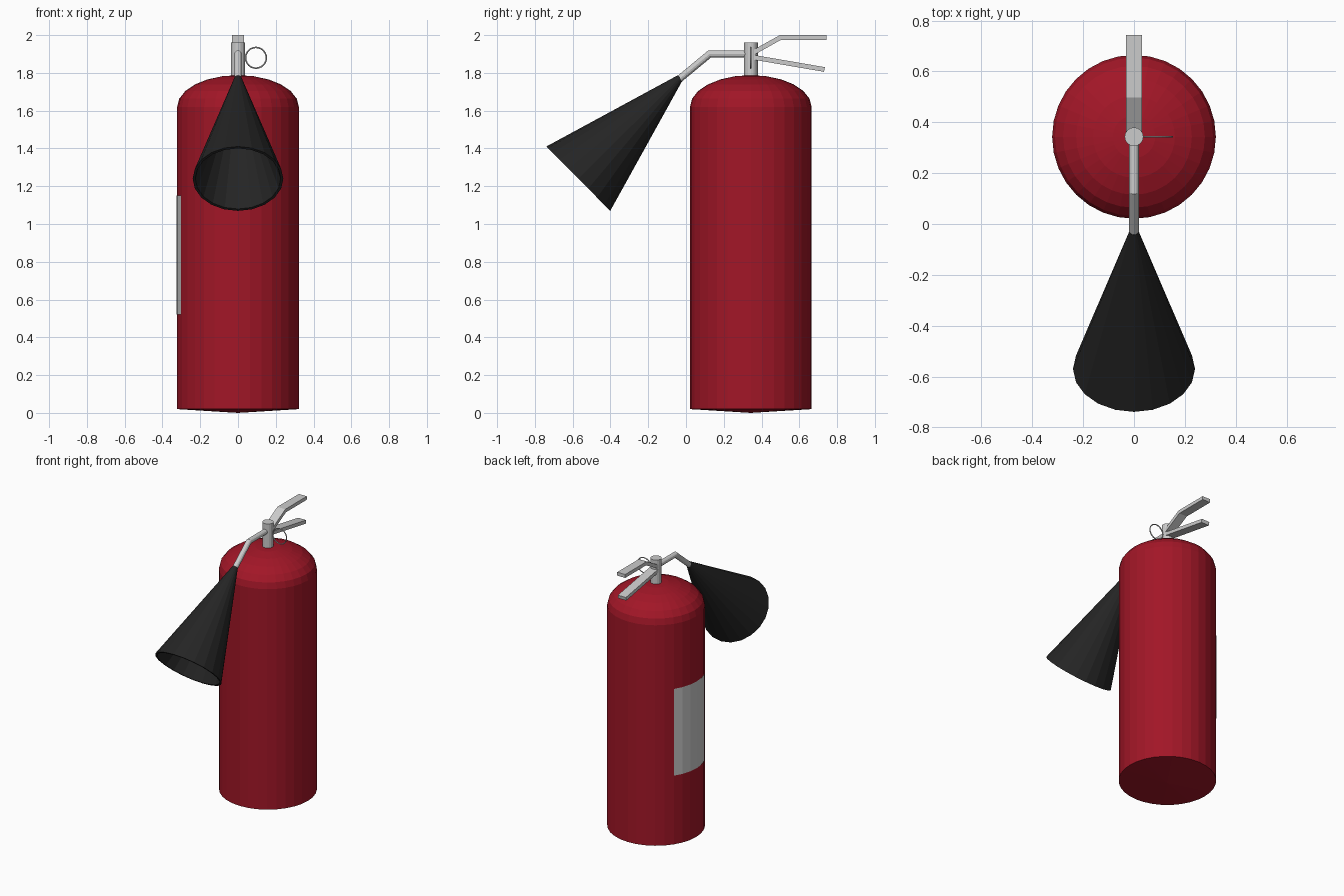
import bpy, bmesh
from math import sin, cos, pi, radians
from mathutils import Vector, Matrix

if "Cube" in bpy.data.objects:
    bpy.data.objects.remove(bpy.data.objects["Cube"])

CY = 0.343   # tank axis in y
R = 0.322    # tank radius


def material(name, color):
    m = bpy.data.materials.new(name)
    m.diffuse_color = (*color, 1)
    m.use_nodes = True
    m.node_tree.nodes["Principled BSDF"].inputs["Base Color"].default_value = m.diffuse_color
    return m


def add_object(name, bm, mat=None):
    bmesh.ops.remove_doubles(bm, verts=bm.verts, dist=1e-5)
    bmesh.ops.recalc_face_normals(bm, faces=bm.faces)
    me = bpy.data.meshes.new(name)
    bm.to_mesh(me)
    bm.free()
    ob = bpy.data.objects.new(name, me)
    bpy.context.collection.objects.link(ob)
    if mat:
        me.materials.append(mat)
    return ob


def lathe(name, profile, segs, mat=None, matrix=Matrix.Translation((0, CY, 0))):
    """Revolve (radius, z) points around z, then place with matrix."""
    bm = bmesh.new()
    vs = [bm.verts.new((r, 0, z)) for r, z in profile]
    es = [bm.edges.new(p) for p in zip(vs, vs[1:])]
    bmesh.ops.spin(bm, geom=vs + es, cent=(0, 0, 0), axis=(0, 0, 1),
                   angle=2 * pi, steps=segs, use_duplicate=False)
    bmesh.ops.transform(bm, matrix=matrix, verts=bm.verts)
    return add_object(name, bm, mat)


def sweep(name, path, section):
    """Mitred sweep of a section (x, normal) along a path of (y, z) points."""
    bm = bmesh.new()
    pts = [Vector(p) for p in path]
    dirs = [(b - a).normalized() for a, b in zip(pts, pts[1:])]
    rings = []
    for i, p in enumerate(pts):
        d0, d1 = dirs[max(i - 1, 0)], dirs[min(i, len(dirs) - 1)]
        d = (d0 + d1).normalized()
        n = Vector((-d.y, d.x)) / d.dot(d1)
        rings.append([bm.verts.new((u, p.x + n.x * v, p.y + n.y * v)) for u, v in section])
    k = len(section)
    for a, b in zip(rings, rings[1:]):
        for j in range(k):
            bm.faces.new((a[j], a[(j + 1) % k], b[(j + 1) % k], b[j]))
    bm.faces.new(rings[0])
    bm.faces.new(rings[-1])
    return add_object(name, bm)


red = material("red_paint", (0.36, 0.008, 0.02))
black = material("black_plastic", (0.018, 0.018, 0.018))

# Tank with domed shoulder and slightly conical base
dome = [(R * cos(a), 1.62 + 0.168 * sin(a)) for a in (radians(15 * i) for i in range(7))]
dome[-1] = (0, 1.788)
lathe("tank", [(0, 0), (R, 0.02)] + dome, 32, red)

# Curved label on the left side
bm = bmesh.new()
cols = []
for i in range(-2, 4):
    a = pi - i * pi / 16
    x, y = (R + 0.004) * cos(a), CY + (R + 0.004) * sin(a)
    cols.append([bm.verts.new((x, y, z)) for z in (0.52, 1.15)])
for a, b in zip(cols, cols[1:]):
    bm.faces.new((a[0], a[1], b[1], b[0]))
add_object("label", bm)

# Valve stem
lathe("valve", [(0, 1.76), (0.037, 1.76), (0.037, 1.96), (0, 1.96)], 16)

# Discharge tube
tube = [(0.019 * cos(i * pi / 6), 0.019 * sin(i * pi / 6)) for i in range(12)]
sweep("discharge_tube", [(CY, 1.9), (0.125, 1.9), (-0.037, 1.766)], tube)

# Squeeze levers
bar = [(-0.032, -0.0125), (0.032, -0.0125), (0.032, 0.0125), (-0.032, 0.0125)]
sweep("upper_lever", [(CY, 1.9), (0.5, 1.9875), (0.743, 1.9875)], bar)
sweep("lower_lever", [(CY, 1.885), (0.733, 1.818)], bar)

# Hollow discharge horn, pointing forward and down
axis = Vector((0, -0.54, -0.535))
place = Matrix.Translation((0, -0.03, 1.775)) @ axis.to_track_quat('Z', 'X').to_matrix().to_4x4()
length = axis.length
lathe("horn", [(0, 0), (0.018, 0), (0.24, length), (0.226, length), (0.01, 0.04), (0, 0.04)],
      20, black, place)

# Safety pin ring
bpy.ops.mesh.primitive_torus_add(location=(0.095, CY, 1.88), rotation=(pi / 2, 0, 0),
                                 major_radius=0.055, minor_radius=0.004,
                                 major_segments=24, minor_segments=6)
bpy.context.object.name = "pin_ring"
